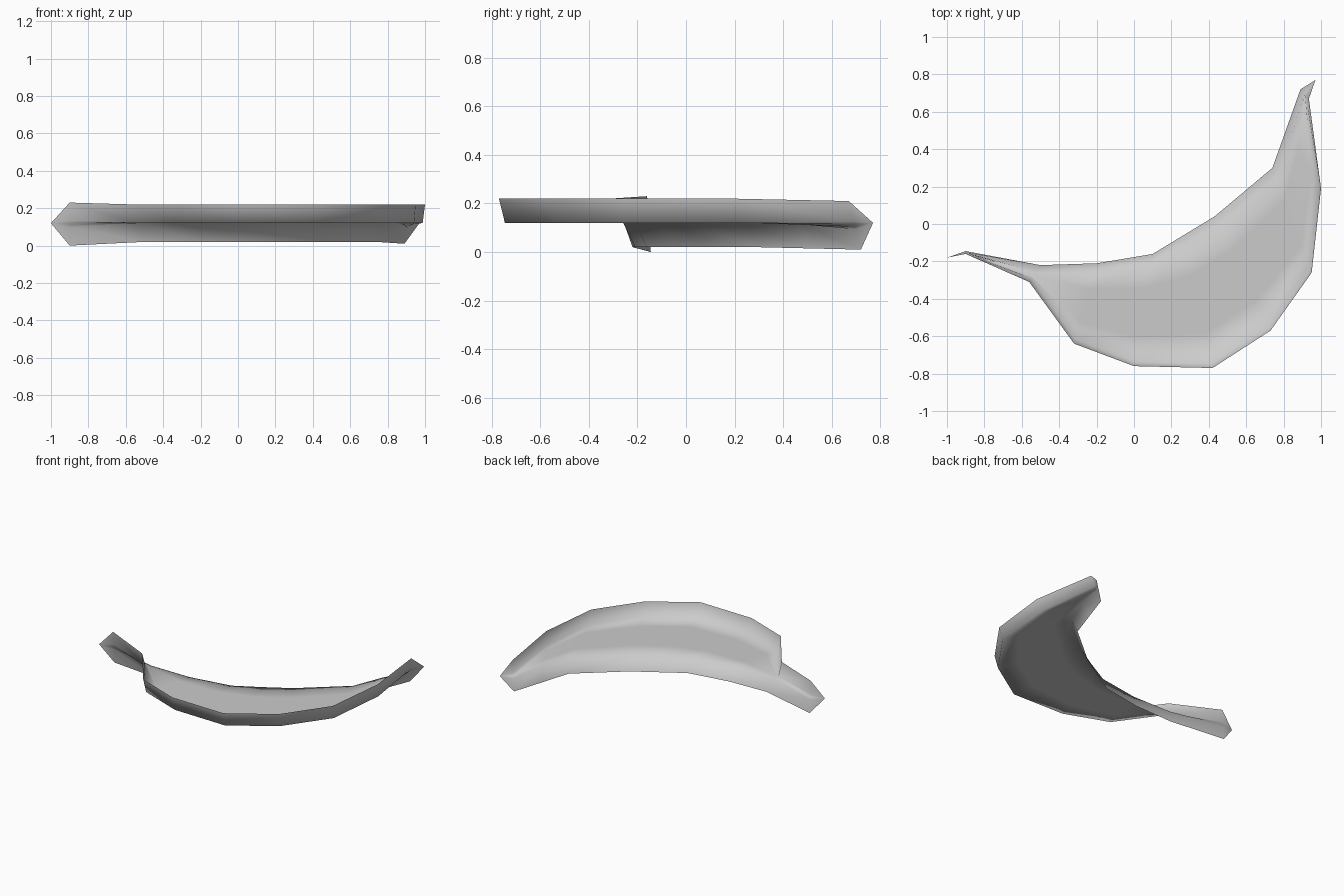
import bpy
import bmesh
from mathutils import Vector

cube = bpy.data.objects.get("Cube")
if cube:
    bpy.data.objects.remove(cube, do_unlink=True)

# Plain grey material
grey = bpy.data.materials.new("light_grey")
grey.use_nodes = True
colour = (0.6, 0.6, 0.6, 1)
grey.diffuse_color = colour
grey.node_tree.nodes["Principled BSDF"].inputs["Base Color"].default_value = colour

# Outer (raised) and inner (lowered) rims, from the right tip to the left tip
outer = [(-.9, -.16, .23), (-.56, -.31, .22), (-.32, -.64, .22), (0, -.76, .22),
         (.42, -.77, .22), (.73, -.57, .22), (.95, -.26, .22), (1, .19, .22),
         (.935, .67, .21)]
inner = [(-.9, -.145, 0), (-.5, -.22, .02), (-.2, -.21, .02), (.1, -.16, .02),
         (.265, -.06, .02), (.43, .04, .02), (.74, .3, .02), (.815, .51, .015),
         (.89, .72, .01)]
start_tip, end_tip = Vector((-1, -.18, .12)), Vector((.97, .77, .12))
MID = 0.12


def section(o, i):
    """Z-shaped cross-section: rim wall up, flat floor, rim wall down."""
    o, i = Vector(o), Vector(i)
    width = (i - o).xy.length
    if width < 0.09:  # the blade-like ends have no floor
        return [o.lerp(i, t) for t in (0, .42, .47, .53, .58, 1)]
    a = min(.025, .3 * width) / width
    b = min(.05, .4 * width) / width
    row = [o]
    for t in (a, a + .25 * (1 - a - b), 1 - b - .25 * (1 - a - b), 1 - b):
        p = o.lerp(i, t)
        p.z = MID
        row.append(p)
    return row + [i]


# Curved shell: loft the sections and fan both ends to a point
bm = bmesh.new()
rows = [[bm.verts.new(p) for p in section(o, i)] for o, i in zip(outer, inner)]
for r, s in zip(rows, rows[1:]):
    for k in range(len(r) - 1):
        bm.faces.new((r[k], s[k], s[k + 1], r[k + 1]))
first, last = bm.verts.new(start_tip), bm.verts.new(end_tip)
for k in range(len(rows[0]) - 1):
    bm.faces.new((first, rows[0][k], rows[0][k + 1]))
    bm.faces.new((last, rows[-1][k + 1], rows[-1][k]))
bm.normal_update()
if sum(f.normal.z * f.calc_area() for f in bm.faces) < 0:
    bmesh.ops.reverse_faces(bm, faces=bm.faces[:])
for f in bm.faces:
    f.smooth = True

mesh = bpy.data.meshes.new("curved_shell")
bm.to_mesh(mesh)
bm.free()
mesh.materials.append(grey)
shell = bpy.data.objects.new("curved_shell", mesh)
bpy.context.scene.collection.objects.link(shell)
